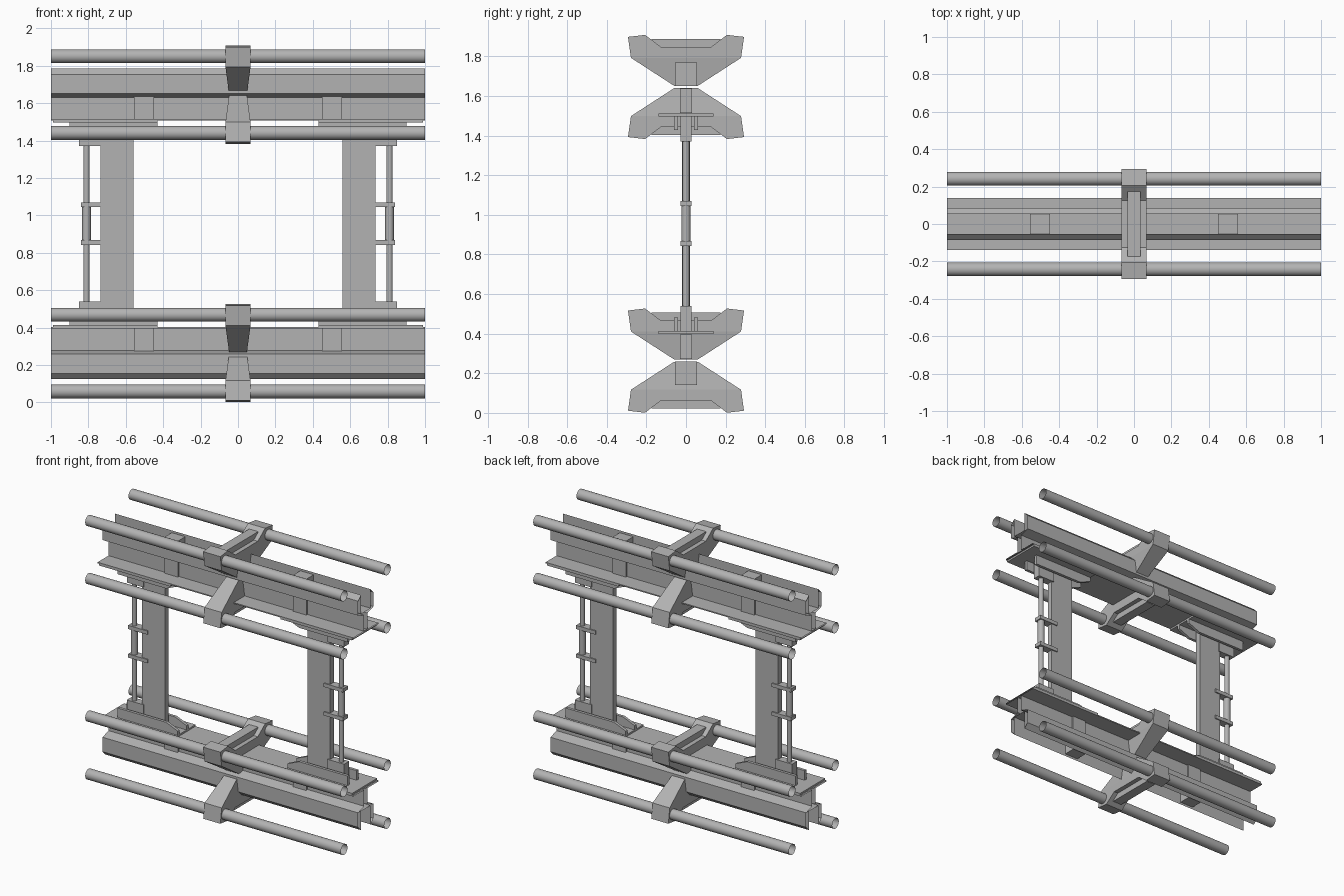
import bpy, bmesh, math
from mathutils import Matrix, Vector

if "Cube" in bpy.data.objects:
    bpy.data.objects.remove(bpy.data.objects["Cube"])

steel = bpy.data.materials.new("grey_steel")
steel.use_nodes = True
GREY = (0.45, 0.45, 0.45, 1)
steel.diffuse_color = GREY
steel.node_tree.nodes["Principled BSDF"].inputs["Base Color"].default_value = GREY


def finish(bm, name, smooth=False):
    bmesh.ops.recalc_face_normals(bm, faces=bm.faces)
    mesh = bpy.data.meshes.new(name)
    bm.to_mesh(mesh)
    bm.free()
    mesh.materials.append(steel)
    ob = bpy.data.objects.new(name, mesh)
    bpy.context.collection.objects.link(ob)
    if smooth:
        bpy.ops.object.select_all(action='DESELECT')
        ob.select_set(True)
        bpy.context.view_layer.objects.active = ob
        bpy.ops.object.shade_smooth_by_angle(angle=math.radians(40))
    return ob


def box(name, x, y, z):
    bm = bmesh.new()
    bmesh.ops.create_cube(bm, size=1)
    for v in bm.verts:
        v.co = [(r[0] + r[1]) / 2 + c * (r[1] - r[0]) for c, r in zip(v.co, (x, y, z))]
    return finish(bm, name)


def tube(name, radius, length, centre, axis, capped):
    bm = bmesh.new()
    bmesh.ops.create_cone(bm, cap_ends=capped, segments=20, radius1=radius,
                          radius2=radius, depth=length)
    if axis == 'X':
        bmesh.ops.rotate(bm, verts=bm.verts, matrix=Matrix.Rotation(math.pi / 2, 3, 'Y'))
    bmesh.ops.translate(bm, verts=bm.verts, vec=centre)
    return finish(bm, name, True)


def mirrored(half):
    return half + [(-y, z) for y, z in reversed(half)]


def beam(name, height):
    # open-ended section: channel on a web with one wide flange
    half = [(.053, .006), (.053, .14), (.085, .108), (.085, .006), (.018, -.015),
            (.018, -.13), (.14, -.13), (.14, -.138)]
    loop = mirrored(half)
    bm = bmesh.new()
    ends = [[bm.verts.new((x, y, height(u))) for y, u in loop] for x in (-1, 1)]
    for i in range(len(loop)):
        j = (i + 1) % len(loop)
        bm.faces.new((ends[0][i], ends[0][j], ends[1][j], ends[1][i]))
    return finish(bm, name)


def clamp(name, height):
    # forked bracket, tapering towards its neck
    half = [(.126, .202), (.207, .263), (.293, .253), (.278, .147), (.06, .006)]
    loop = mirrored(half)
    bm = bmesh.new()
    sides = []
    for s in (-1, 1):
        ring = [bm.verts.new((s * (.048 if u < .1 else .067), y, height(u))) for y, u in loop]
        bm.faces.new(ring[:4] + ring[6:])
        bm.faces.new(ring[3:7])
        sides.append(ring)
    for i in range(len(loop)):
        j = (i + 1) % len(loop)
        bm.faces.new((sides[0][i], sides[0][j], sides[1][j], sides[1][i]))
    return finish(bm, name)


def fin(name, s, y, height):
    # upright gusset with a bevelled inner end
    outline = [(.43, -.149), (.9, -.149), (.9, -.218), (.52, -.218), (.43, -.18)]
    bm = bmesh.new()
    face = bm.faces.new([bm.verts.new((s * x, y, height(u))) for x, u in outline])
    out = bmesh.ops.extrude_face_region(bm, geom=[face])
    moved = [v for v in out["geom"] if isinstance(v, bmesh.types.BMVert)]
    bmesh.ops.translate(bm, verts=moved, vec=Vector((0, math.copysign(.02, y), 0)))
    return finish(bm, name)


def span(a, b):
    return (min(a, b), max(a, b))


# upper and lower beam assemblies, mirror images of each other
for level, centre, sign in (("upper", 1.646, 1), ("lower", .264, -1)):
    def height(u):
        return centre + sign * u

    def zspan(a, b):
        return span(height(a), height(b))

    beam(level + "_beam", height)
    for part, flip in (("outer", 1), ("inner", -1)):
        clamp(f"{level}_{part}_clamp", lambda u: height(flip * u))
        box(f"{level}_{part}_clamp_rib", (-.035, .035), (-.175, .175),
            zspan(flip * .19, flip * .243))
        for side, s in (("front", -1), ("back", 1)):
            tube(f"{level}_{part}_{side}_rail", .037, 2,
                 (0, s * .242, height(flip * .205)), 'X', False)

    for side, s in (("left", 1), ("right", -1)):
        name = f"{level}_{side}"
        xs = lambda a, b: span(s * a, s * b)
        # stiffeners inside the channel and through the web
        box(name + "_channel_block", xs(.45, .555), (-.056, .056), zspan(.004, .124))
        box(name + "_web_block", xs(.45, .555), (-.03, .03), zspan(-.132, -.008))
        # joint between beam and post
        box(name + "_joint_plate", xs(.43, .99), (-.14, .14), zspan(-.15, -.134))
        for where, y in (("front", -.04), ("back", .04)):
            fin(f"{name}_{where}_gusset", s, y, height)
        box(name + "_rod_foot", xs(.72, .85), (-.028, .028), zspan(-.276, -.149))

# posts with their side rods and clips
for side, s in (("left", 1), ("right", -1)):
    xs = lambda a, b: span(s * a, s * b)
    box(side + "_post", xs(.558, .735), (-.02, .02), (.41, 1.5))
    tube(side + "_side_rod", .017, .84, (s * .81, 0, .955), 'Z', True)
    tube(side + "_rod_sleeve", .023, .2, (s * .81, 0, .955), 'Z', True)
    for where, z in (("lower", .855), ("upper", 1.057)):
        box(f"{side}_{where}_clip", xs(.69, .84), (-.028, .028), (z - .013, z + .013))
